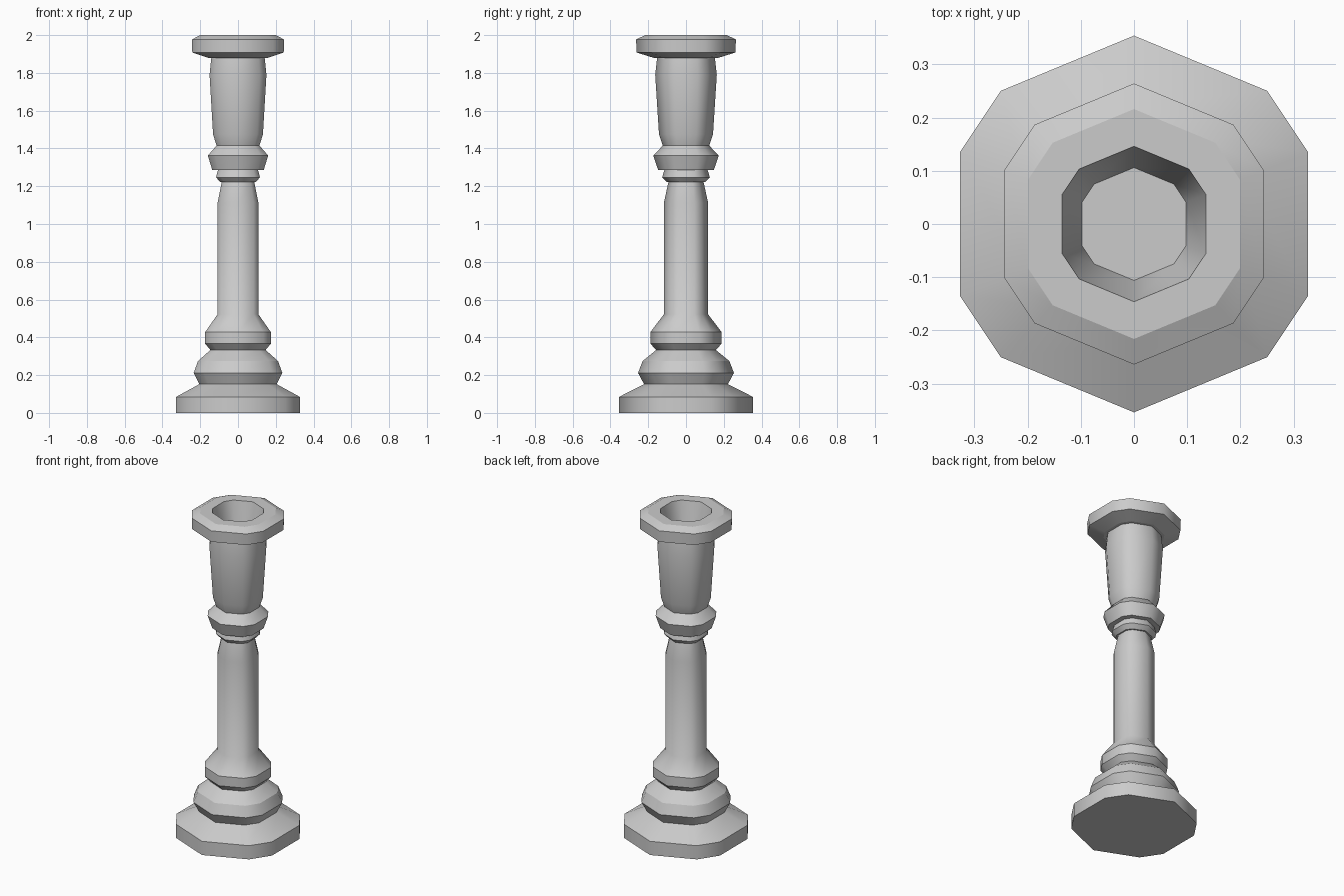
import bpy, bmesh
from math import cos, sin, radians

if "Cube" in bpy.data.objects:
    bpy.data.objects.remove(bpy.data.objects["Cube"])

# Uneven ten-sided cross-section shared by every turned part
ANGLES = [22.5, 45, 90, 135, 157.5, 202.5, 225, 270, 315, 337.5]


def turned(name, profile, cap_start=False, cap_end=False):
    """Sweep (radius, z, sharp) rows round the z axis."""
    bm = bmesh.new()
    rings = [[bm.verts.new((r * cos(radians(a)), r * sin(radians(a)), z))
              for a in ANGLES] for r, z, _ in profile]
    n = len(ANGLES)
    for lo, hi in zip(rings, rings[1:]):
        for i in range(n):
            j = (i + 1) % n
            bm.faces.new((lo[i], lo[j], hi[j], hi[i])).smooth = True
    if cap_start:
        bm.faces.new(rings[0][::-1])
    if cap_end:
        bm.faces.new(rings[-1])
    # crisp horizontal creases where the profile is flagged
    for ring, (_, _, sharp) in zip(rings, profile):
        if sharp:
            for i in range(n):
                e = bm.edges.get((ring[i], ring[(i + 1) % n]))
                e.smooth = False
    mesh = bpy.data.meshes.new(name)
    bm.to_mesh(mesh)
    bm.free()
    obj = bpy.data.objects.new(name, mesh)
    bpy.context.collection.objects.link(obj)
    return obj


# Foot and lower mouldings
turned("base", [
    (.354, 0, 1), (.354, .085, 1), (.222, .152, 1), (.254, .212, 1),
    (.229, .275, 1), (.158, .333, 1)], cap_start=True)

# Flared lower collar and plain shaft
turned("shaft", [
    (.158, .333, 1), (.189, .367, 1), (.189, .427, 1), (.117, .522, 0),
    (.117, 1.113, 0), (.093, 1.222, 1)])

# Neck rings
turned("neck_rings", [
    (.093, 1.222, 1), (.102, 1.222, 1), (.126, 1.247, 1), (.115, 1.285, 1),
    (.147, 1.285, 1), (.173, 1.362, 1), (.123, 1.415, 1)])

# Tapered cup, drip rim and candle socket
turned("candle_cup", [
    (.123, 1.415, 1), (.143, 1.475, 0), (.163, 1.79, 0), (.153, 1.88, 1),
    (.172, 1.88, 1), (.262, 1.908, 1), (.264, 1.977, 1), (.216, 2.0, 1),
    (.146, 2.0, 1), (.106, 1.82, 1)], cap_end=True)
